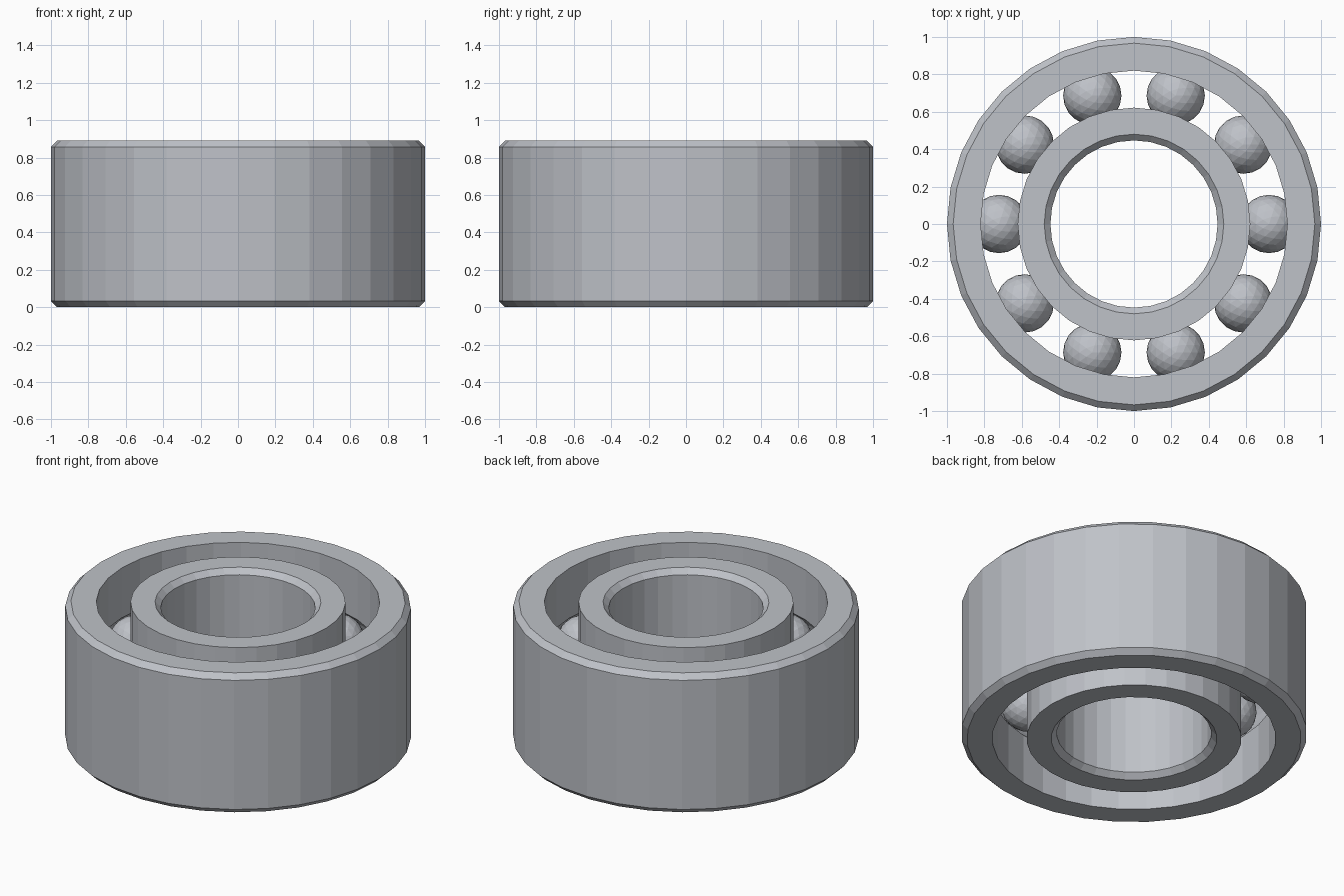
import bpy, bmesh
from math import sin, cos, acos, tau
from mathutils import Matrix

old = bpy.data.objects.get("Cube")
if old:
    bpy.data.objects.remove(old, do_unlink=True)

SIDES = 32
HEIGHT = 0.89
BEVEL = 0.033
BALLS = 10
TRACK = 0.722          # radius of the circle the balls run on
BALL_R = 0.156
GROOVE_R = 0.16
MID = HEIGHT / 2

steel = bpy.data.materials.new("steel_grey")
steel.use_nodes = True
color = (0.52, 0.54, 0.58, 1)
steel.diffuse_color = color
steel.node_tree.nodes["Principled BSDF"].inputs["Base Color"].default_value = color


def add_object(name, bm):
    mesh = bpy.data.meshes.new(name)
    bm.to_mesh(mesh)
    bm.free()
    mesh.materials.append(steel)
    obj = bpy.data.objects.new(name, mesh)
    bpy.context.collection.objects.link(obj)
    return obj


def lathe(name, profile):
    """Turn a closed (radius, height) profile around the z axis."""
    bm = bmesh.new()
    rings = []
    for i in range(SIDES):
        a = tau * i / SIDES
        rings.append([bm.verts.new((r * cos(a), r * sin(a), z)) for r, z in profile])
    n = len(profile)
    for i in range(SIDES):
        here, there = rings[i], rings[(i + 1) % SIDES]
        for j in range(n):
            k = (j + 1) % n
            bm.faces.new((here[j], there[j], there[k], here[k]))
    bmesh.ops.recalc_face_normals(bm, faces=bm.faces)
    return add_object(name, bm)


def race_profile(bevel_r, race_r, steps=8):
    """Bevelled wall at bevel_r, ball groove cut into the wall at race_r."""
    inward = 1 if race_r > bevel_r else -1
    face_r = bevel_r + inward * BEVEL
    half = acos(abs(TRACK - race_r) / GROOVE_R)
    side = -inward     # groove lies on this side of the ball track
    groove = []
    for i in range(steps + 1):
        a = half - 2 * half * i / steps
        groove.append((TRACK + side * GROOVE_R * cos(a), MID + GROOVE_R * sin(a)))
    return [(face_r, 0), (bevel_r, BEVEL), (bevel_r, HEIGHT - BEVEL),
            (face_r, HEIGHT), (race_r, HEIGHT)] + groove + [(race_r, 0)]


# Outer and inner races
lathe("outer_race", race_profile(1.0, 0.82))
lathe("inner_race", race_profile(0.447, 0.622))

# Balls
for i in range(BALLS):
    turn = Matrix.Rotation(tau * i / BALLS, 4, "Z")
    bm = bmesh.new()
    bmesh.ops.create_icosphere(bm, subdivisions=3, radius=BALL_R)
    ball = add_object(f"ball_{i + 1}", bm)
    ball.matrix_world = Matrix.Translation(turn @ Matrix.Translation((TRACK, 0, MID)).translation)
